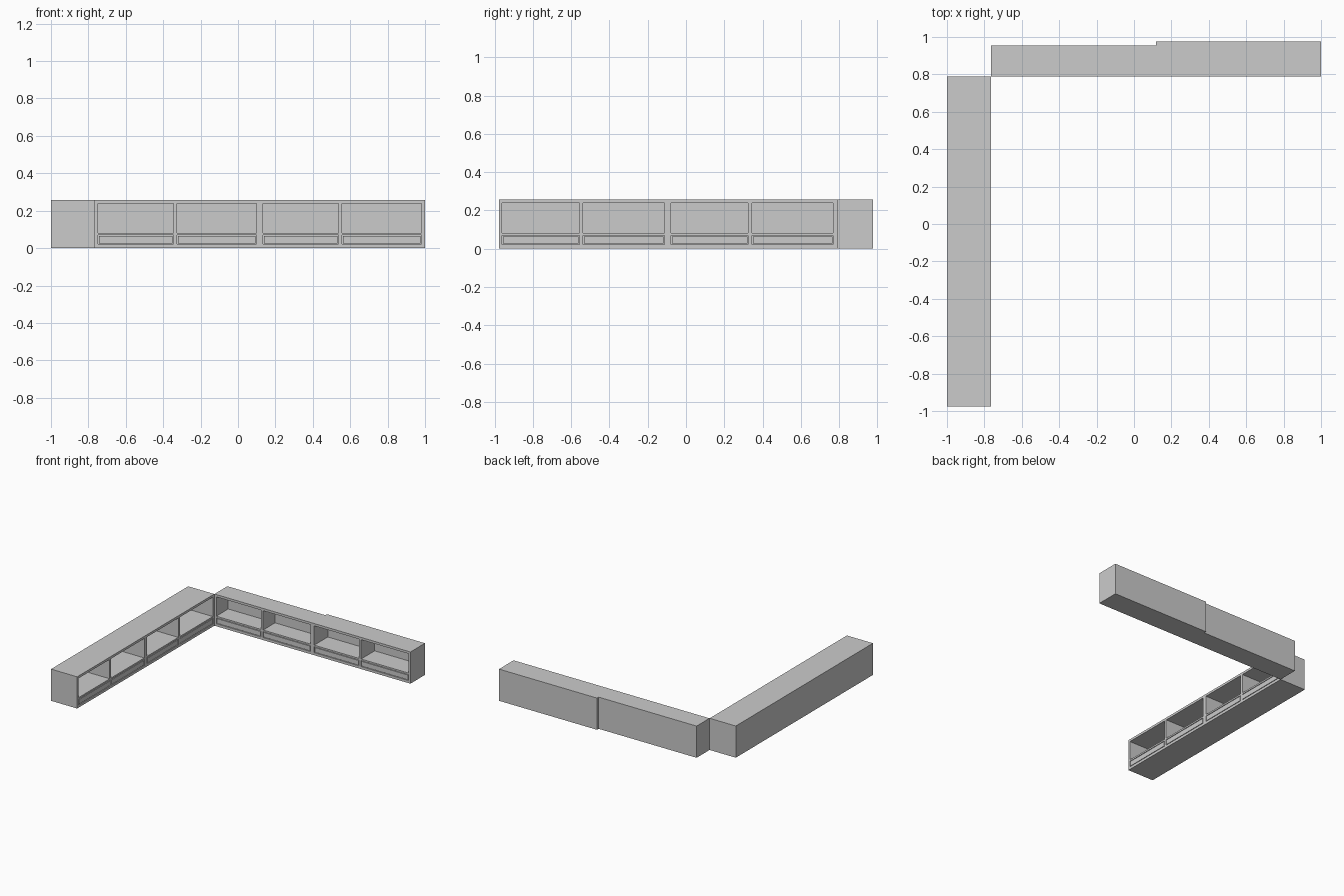
import bpy, bmesh, math
from mathutils import Matrix, Vector

if "Cube" in bpy.data.objects:
    bpy.data.objects.remove(bpy.data.objects["Cube"])

LENGTH, HEIGHT = 0.882, 0.258
BAYS = [(0.016, 0.419), (0.438, 0.863)]   # two bays along each unit
OPEN_Z = (0.082, 0.239)                   # open compartment
DRAWER_Z = (0.021, 0.069)                 # drawer front
BACK, GROOVE, GAP = 0.013, 0.02, 0.005


def inside(v, span):
    return span[0] < v < span[1]


def shelf_unit(name, depth, location, angle):
    # carcass block: local x along the length, front at y = 0
    bm = bmesh.new()
    bmesh.ops.create_cube(bm, size=1)
    bmesh.ops.scale(bm, vec=(LENGTH, depth, HEIGHT), verts=bm.verts)
    bmesh.ops.translate(bm, vec=(LENGTH / 2, depth / 2, HEIGHT / 2), verts=bm.verts)

    # slice along compartment borders
    cuts = [(Vector((x, 0, 0)), Vector((1, 0, 0))) for bay in BAYS for x in bay]
    cuts += [(Vector((0, 0, z)), Vector((0, 0, 1))) for z in OPEN_Z + DRAWER_Z]
    for co, no in cuts:
        geom = bm.verts[:] + bm.edges[:] + bm.faces[:]
        bmesh.ops.bisect_plane(bm, geom=geom, plane_co=co, plane_no=no)
    bm.normal_update()

    def front_cells(span):
        cells = []
        for f in bm.faces:
            c = f.calc_center_median()
            if f.normal.y < -0.9 and inside(c.z, span) and any(inside(c.x, b) for b in BAYS):
                cells.append(f)
        return cells

    def push(faces, thickness, depth):
        bmesh.ops.inset_individual(bm, faces=faces, thickness=thickness,
                                   depth=depth, use_even_offset=True)
        bm.normal_update()

    compartments, drawers = front_cells(OPEN_Z), front_cells(DRAWER_Z)
    # open compartments
    push(compartments, 0, -(depth - BACK))
    # drawer fronts surrounded by a narrow gap
    push(drawers, 0, -GROOVE)
    push(drawers, GAP, 0)
    push(drawers, 0, GROOVE)

    bm.transform(Matrix.Translation(location) @ Matrix.Rotation(angle, 4, 'Z'))
    mesh = bpy.data.meshes.new(name)
    bm.to_mesh(mesh)
    bm.free()
    obj = bpy.data.objects.new(name, mesh)
    bpy.context.collection.objects.link(obj)
    return obj


# back wing, facing the front; the right unit is deeper
shelf_unit("back_wing_left_unit", 0.166, (-0.764, 0.789, 0), 0)
shelf_unit("back_wing_right_unit", 0.187, (0.118, 0.789, 0), 0)

# left wing, facing right
for i, part in enumerate(("front", "rear")):
    shelf_unit(f"left_wing_{part}_unit", 0.235, (-0.765, -0.976 + i * LENGTH, 0), math.pi / 2)
